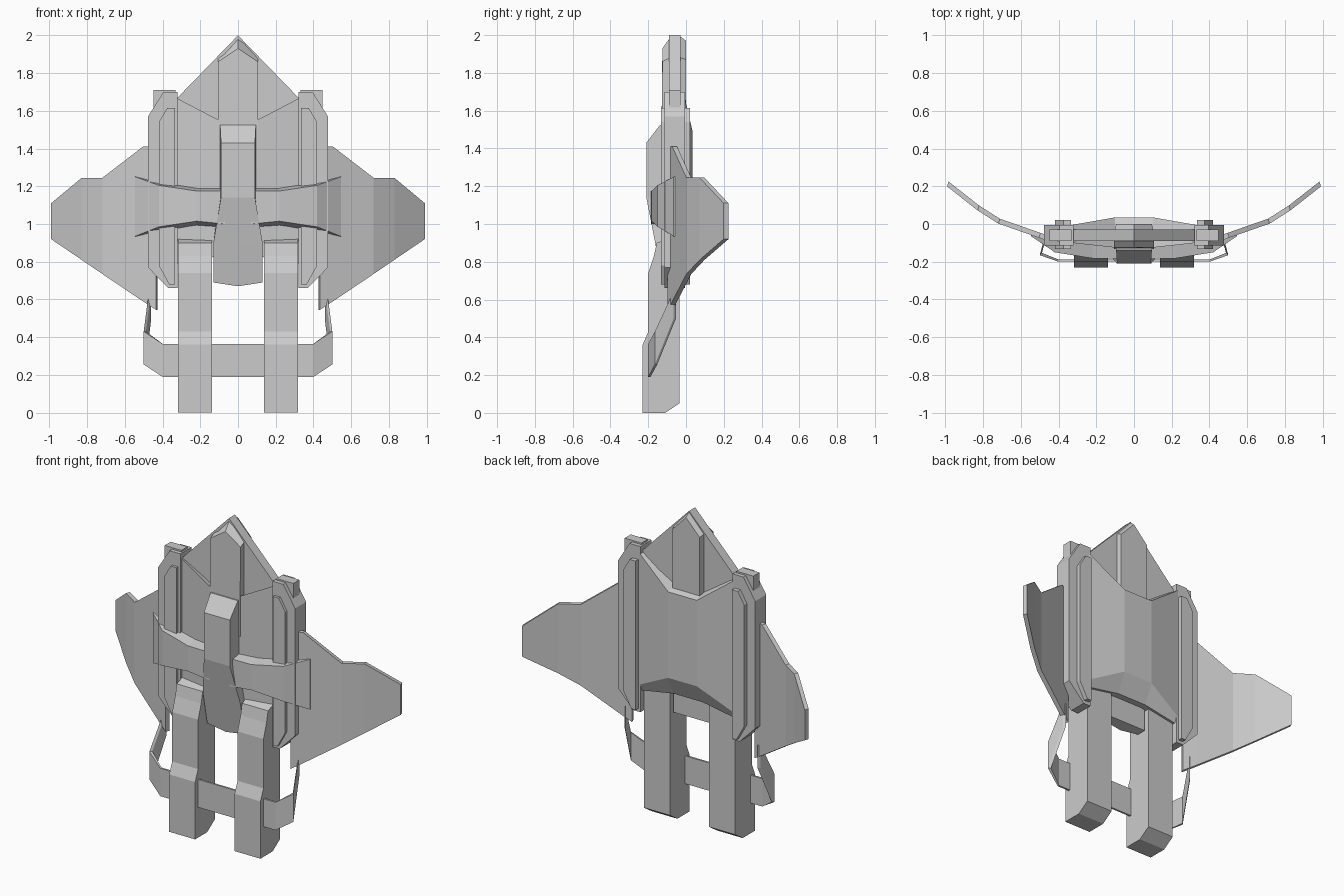
import bpy, bmesh

if "Cube" in bpy.data.objects:
    bpy.data.objects.remove(bpy.data.objects["Cube"])


def loft(name, sections, mirror=False):
    """Skin a row of matching closed loops, cap both ends, optionally mirror in x."""
    bm = bmesh.new()
    rows = [[bm.verts.new(p) for p in s] for s in sections]
    n = len(rows[0])
    for a, b in zip(rows, rows[1:]):
        for i in range(n):
            j = (i + 1) % n
            bm.faces.new((a[i], a[j], b[j], b[i]))
    bm.faces.new(rows[0])
    bm.faces.new(rows[-1])
    bmesh.ops.recalc_face_normals(bm, faces=bm.faces)
    me = bpy.data.meshes.new(name)
    bm.to_mesh(me)
    bm.free()
    ob = bpy.data.objects.new(name, me)
    bpy.context.collection.objects.link(ob)
    if mirror:
        ob.modifiers.new("mirror", 'MIRROR').use_axis[0] = True
    return ob


def plate(name, outline, y0, y1, mirror=False):
    """Front-view (x, z) outline given thickness along y."""
    return loft(name, [[(x, y, z) for x, z in outline] for y in (y0, y1)], mirror)


def side(name, outline, x0, x1, mirror=False):
    """Side-view (y, z) outline given thickness along x."""
    return loft(name, [[(x, y, z) for y, z in outline] for x in (x0, x1)], mirror)


def both(sections):
    """Extend right-hand sections across to the left."""
    flip = [[(-x, y, z) for x, y, z in s] for s in reversed(sections)]
    return flip + sections


# Main hull, thicker towards the middle, with a raised back
def hull_section(x, front, back, bottom, slope, top_back, top_front):
    return [(x, front, bottom), (x, -0.02, bottom), (x, back, slope),
            (x, back, top_back), (x, front, top_front)]


loft("hull", both([hull_section(0.10, -0.125, 0.035, 0.83, 0.95, 1.49, 1.55),
                   hull_section(0.33, -0.10, -0.005, 0.79, 0.83, 1.66, 1.67)]))

# Pointed nose plate and the ridge over it
plate("nose", [(-0.33, 1.45), (0.33, 1.45), (0.33, 1.66), (0, 2.0), (-0.33, 1.66)],
      -0.09, -0.03)


def ridge(w, shoulder, tip, y_low, y_top):
    return [(-w, y_low, 1.3), (w, y_low, 1.3), (w, y_top, shoulder),
            (0, y_top, tip), (-w, y_top, shoulder)]


loft("nose_ridge", [ridge(0.105, 1.86, 1.93, -0.132, -0.125),
                    ridge(0.105, 1.885, 2.0, -0.08, -0.075),
                    ridge(0.105, 1.885, 2.0, -0.04, -0.04),
                    ridge(0.095, 1.87, 1.97, 0.0, 0.0)])

# Side rails: body, raised strip front and back, end block
plate("rail", [(0.32, 0.66), (0.37, 0.66), (0.477, 0.77), (0.477, 1.57),
               (0.395, 1.70), (0.32, 1.70)], -0.115, -0.005, True)
plate("rail_strip", [(0.335, 0.68), (0.365, 0.68), (0.42, 0.78), (0.42, 1.54),
                     (0.375, 1.615), (0.335, 1.615)], -0.132, 0.022, True)
plate("rail_block", [(0.33, 1.5), (0.447, 1.5), (0.447, 1.71), (0.33, 1.71)],
      -0.09, -0.03, True)

# Wings, folded backwards in three panels
wing = [(0.43, -0.085, 0.545, 1.41), (0.50, -0.06, 0.59, 1.41),
        (0.715, 0.015, 0.735, 1.245), (0.825, 0.085, 0.81, 1.245),
        (0.987, 0.212, 0.92, 1.11)]
loft("wing", [[(x - 0.004, y + 0.013, lo), (x + 0.004, y - 0.013, lo),
               (x + 0.004, y - 0.013, hi), (x - 0.004, y + 0.013, hi)]
              for x, y, lo, hi in wing], True)

# Central front housing, flaring towards the bottom
housing = [(1.525, 0.095, 0.10, -0.137), (1.43, 0.09, 0.10, -0.21),
           (1.14, 0.09, 0.10, -0.21), (0.90, 0.13, 0.13, -0.163),
           (0.69, 0.13, 0.13, -0.12)]
loft("front_housing", [[(-b, -0.06, z), (-f, y, z), (0, y, z - (0.02 if z < 0.8 else 0)),
                        (f, y, z), (b, -0.06, z)] for z, f, b, y in housing])

# Upper strap wrapping the front
strap = [(0.07, -0.185, 1.0, 1.175, -0.10), (0.22, -0.182, 1.015, 1.175, -0.10),
         (0.42, -0.15, 0.985, 1.205, -0.09), (0.545, -0.065, 0.935, 1.25, -0.045)]
loft("upper_strap", [[(x, f, lo), (x, f, hi), (x, b, hi + 0.017), (x, b, lo - 0.025)]
                     if x < 0.5 else
                     [(x, f, lo), (x, f, hi), (x, b, hi + 0.005), (x, b, lo - 0.005)]
                     for x, f, lo, hi, b in strap], True)

# Lower legs
side("leg", [(-0.10, 0.92), (-0.155, 0.90), (-0.17, 0.83), (-0.2, 0.74), (-0.2, 0.43),
             (-0.23, 0.36), (-0.23, 0), (-0.11, 0), (-0.035, 0.05), (-0.035, 0.92)],
     0.137, 0.317, True)

# Thin lower strap rising to the wing roots
band = [(0.40, -0.2, 0.19, 0.365, 0.0), (0.5, -0.165, 0.255, 0.43, 0.012),
        (0.472, -0.065, 0.50, 0.645, 0.012)]
loft("lower_strap", both([[(x, y, lo), (x, y, hi), (x - d, y + 0.012, hi),
                           (x - d, y + 0.012, lo)] for x, y, lo, hi, d in band]))
